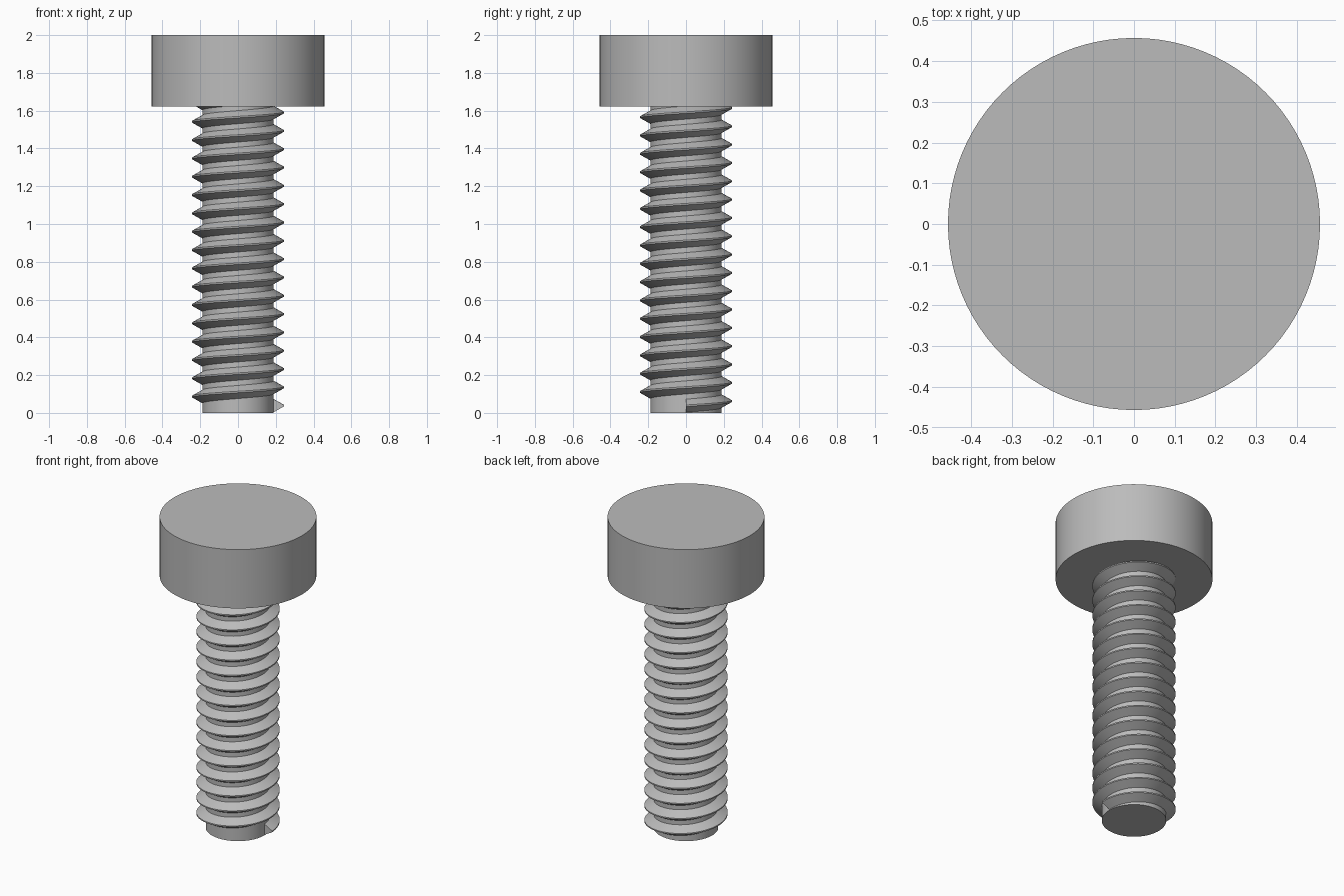
import bpy
import bmesh
from math import cos, sin, tau, radians

PITCH = 0.097
TURNS = 16.75
STEPS = 72            # thread segments per turn
CORE_R, CREST_R = 0.188, 0.243
HEAD_R, HEAD_Z, TOP_Z = 0.457, 1.622, 2.0

cube = bpy.data.objects.get("Cube")
if cube:
    bpy.data.objects.remove(cube, do_unlink=True)

steel = bpy.data.materials.new("grey steel")
steel.use_nodes = True
colour = (0.5, 0.5, 0.5, 1)
steel.diffuse_color = colour
steel.node_tree.nodes["Principled BSDF"].inputs["Base Color"].default_value = colour


def finish(obj):
    """Apply the steel and smooth the curved faces only."""
    obj.data.materials.clear()
    obj.data.materials.append(steel)
    bpy.ops.object.select_all(action="DESELECT")
    obj.select_set(True)
    bpy.context.view_layer.objects.active = obj
    bpy.ops.object.shade_smooth_by_angle(angle=radians(25))


def cylinder(name, radius, low, high):
    bpy.ops.mesh.primitive_cylinder_add(
        vertices=96, radius=radius, depth=high - low, location=(0, 0, (low + high) / 2))
    obj = bpy.context.object
    obj.name = name
    finish(obj)


# Head and shank core
cylinder("head", HEAD_R, HEAD_Z, TOP_Z)
cylinder("shank_core", CORE_R, 0, HEAD_Z + 0.01)

# Right-handed thread: a ridge profile swept up a helix from the +x side
profile = [(CORE_R - 0.004, -0.037), (CREST_R, -0.004),
           (CREST_R, 0.004), (CORE_R - 0.004, 0.037)]
bm = bmesh.new()
rings = []
for i in range(int(TURNS * STEPS) + 1):
    turn = i / STEPS
    a = turn * tau
    z = 0.038 + turn * PITCH
    rings.append([bm.verts.new((r * cos(a), r * sin(a), z + dz)) for r, dz in profile])
for lower, upper in zip(rings, rings[1:]):
    for j in range(len(profile)):
        k = (j + 1) % len(profile)
        bm.faces.new((lower[j], upper[j], upper[k], lower[k]))
bm.faces.new(rings[0])
bm.faces.new(reversed(rings[-1]))
bmesh.ops.recalc_face_normals(bm, faces=bm.faces)
mesh = bpy.data.meshes.new("thread")
bm.to_mesh(mesh)
bm.free()
thread = bpy.data.objects.new("thread", mesh)
bpy.context.collection.objects.link(thread)
finish(thread)
